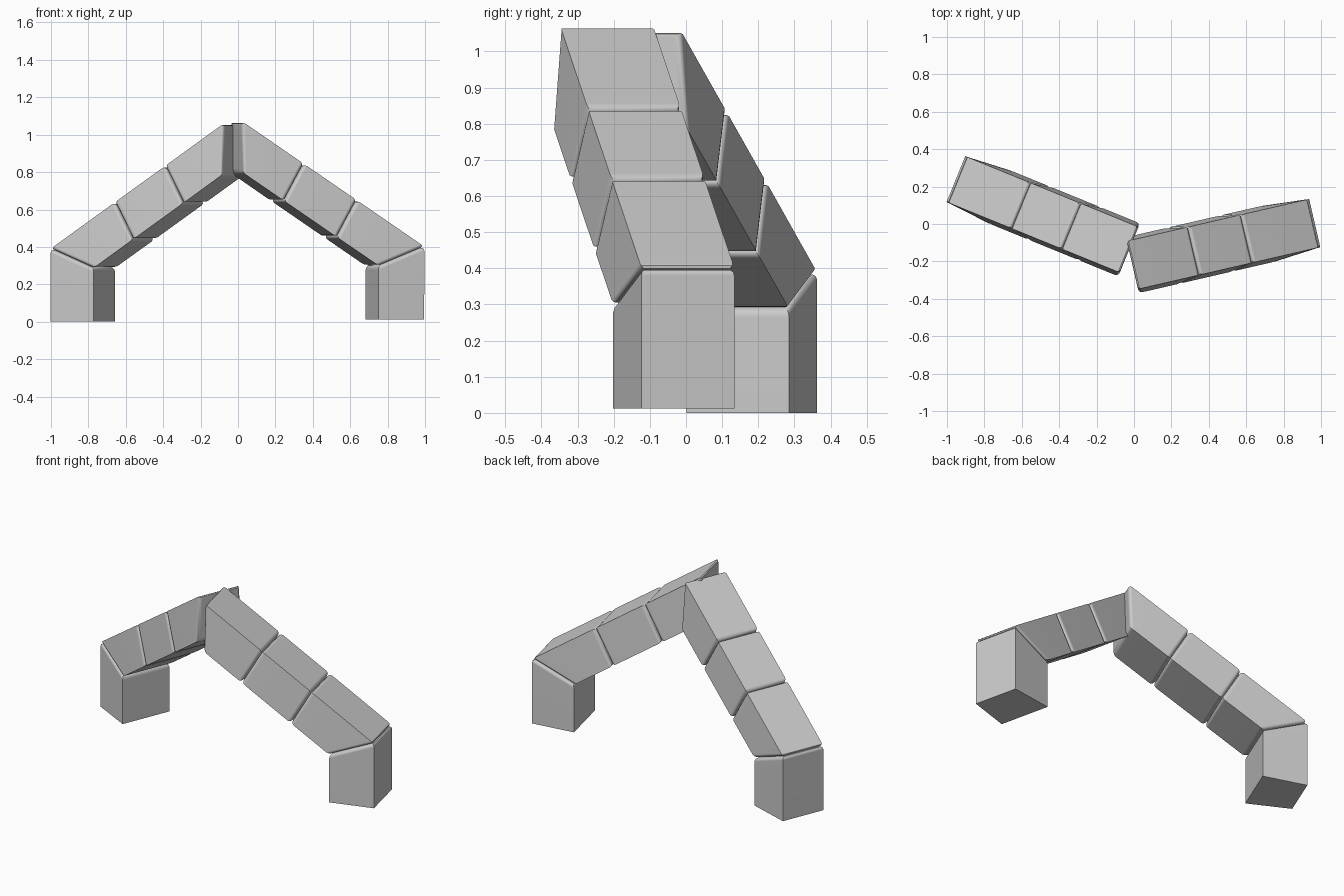
import bpy, bmesh, math
from mathutils import Matrix

if "Cube" in bpy.data.objects:
    bpy.data.objects.remove(bpy.data.objects["Cube"])

TOP_W, BOTTOM_W = 0.132, 0.153      # half widths of outer and inner side of the arch

# Joint lines across the arch: (outer point, inner point), each as (u, z)
JOINTS = [
    ((0.0, 0.0), (0.256, 0.0)),       # ground
    ((0.0, 0.39), (0.256, 0.287)),    # foot to arm
    ((0.37, 0.638), (0.484, 0.440)),
    ((0.66, 0.832), (0.774, 0.634)),
    ((1.0, 1.060), (1.0, 0.785)),     # tip
]


def block(name, start, end, round_start, matrix):
    """Tapered stone block between two joint lines, rounded at its ends."""
    bm = bmesh.new()
    caps = []
    for outer, inner in (start, end):
        ring = [(outer, -TOP_W), (outer, TOP_W), (inner, BOTTOM_W), (inner, -BOTTOM_W)]
        caps.append([bm.verts.new((p[0], v, p[1])) for p, v in ring])
    a, b = caps
    cap_a, cap_b = bm.faces.new(a), bm.faces.new(b)
    for i in range(4):
        j = (i + 1) % 4
        bm.faces.new((a[i], a[j], b[j], b[i]))
    bmesh.ops.recalc_face_normals(bm, faces=bm.faces)
    edges = list(cap_b.edges) + (list(cap_a.edges) if round_start else [])
    bmesh.ops.bevel(bm, geom=edges, offset=0.021, segments=3, profile=0.5,
                    affect='EDGES', clamp_overlap=True)
    mesh = bpy.data.meshes.new(name)
    bm.to_mesh(mesh)
    bm.free()
    obj = bpy.data.objects.new(name, mesh)
    bpy.context.collection.objects.link(obj)
    obj.matrix_world = matrix
    bpy.ops.object.select_all(action='DESELECT')
    obj.select_set(True)
    bpy.context.view_layer.objects.active = obj
    bpy.ops.object.shade_smooth_by_angle(angle=math.radians(40))
    obj.modifiers.new("weighted_normals", 'WEIGHTED_NORMAL').keep_sharp = True


def half_arch(side, location, angle):
    """A foot and three arm blocks leaning up to the tip."""
    m = Matrix.Translation(location) @ Matrix.Rotation(math.radians(angle), 4, 'Z')
    names = ["foot", "lower_block", "middle_block", "tip_block"]
    for i, part in enumerate(names):
        block(f"{side}_{part}", JOINTS[i], JOINTS[i + 1], i > 0, m)


# Two broken halves of the arch, each twisted a little
half_arch("left", (-0.952, 0.24, 0.0), -22.2)
half_arch("right", (0.966, 0.005, 0.012), 193.0)
